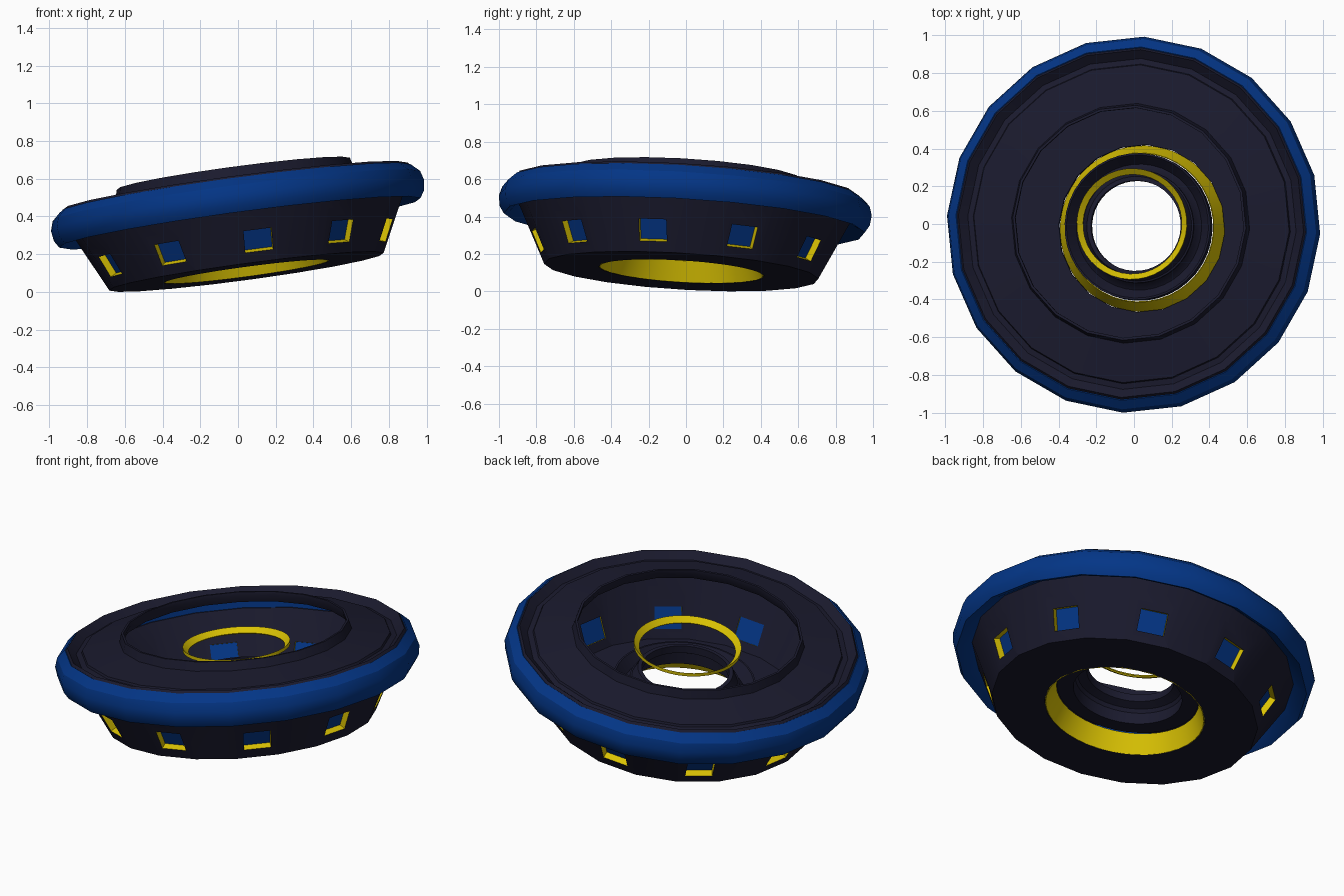
import bpy, bmesh, math
from mathutils import Matrix, Vector

cube = bpy.data.objects.get("Cube")
if cube:
    bpy.data.objects.remove(cube, do_unlink=True)


def material(name, rgb):
    m = bpy.data.materials.new(name)
    m.use_nodes = True
    color = (*rgb, 1)
    m.diffuse_color = color
    m.node_tree.nodes["Principled BSDF"].inputs["Base Color"].default_value = color
    return m


DARK = material("dark_hull", (0.0105, 0.0105, 0.027))
BLUE = material("deep_blue", (0.001, 0.036, 0.24))
YELLOW = material("yellow", (0.7, 0.54, 0.001))

# The whole model leans away from upright and is turned slightly
AXIS = Vector((-0.133, 0.06, 0.989))
LEAN = Vector((0, 0, 1)).rotation_difference(AXIS).to_matrix().to_4x4()
SPIN = Matrix.Rotation(math.radians(-3), 4, "Z")
PLACE = Matrix.Translation((0.045, -0.025, 0.107)) @ LEAN @ SPIN


def finish(name, bm, mats):
    bmesh.ops.recalc_face_normals(bm, faces=bm.faces)
    bm.transform(PLACE)
    mesh = bpy.data.meshes.new(name)
    bm.to_mesh(mesh)
    bm.free()
    for m in mats:
        mesh.materials.append(m)
    ob = bpy.data.objects.new(name, mesh)
    bpy.context.collection.objects.link(ob)
    return ob


def smooth(ob):
    bpy.ops.object.select_all(action="DESELECT")
    ob.select_set(True)
    bpy.context.view_layer.objects.active = ob
    bpy.ops.object.shade_smooth_by_angle(angle=math.radians(28))


def lathe(name, profile, mats, sides=20):
    """Revolve a closed (radius, height) loop around the axis."""
    bm = bmesh.new()
    rings = []
    for i in range(sides):
        a = math.tau * i / sides
        rings.append([bm.verts.new((r * math.cos(a), r * math.sin(a), h)) for r, h in profile])
    n = len(profile)
    for i in range(sides):
        a, b = rings[i], rings[(i + 1) % sides]
        for j in range(n):
            k = (j + 1) % n
            bm.faces.new((a[j], b[j], b[k], a[k]))
    ob = finish(name, bm, mats)
    smooth(ob)
    return ob


def window_boxes(name, size, depth, mats, index):
    """Boxes aligned with every second facet of the sloping wall."""
    bm = bmesh.new()
    slope = Vector((0.44, 0, 0.898))
    out = Vector((0.898, 0, -0.44))
    side = Vector((0, 1, 0))
    centre = Vector((0.777, 0, 0.112)) - out * depth
    frame = Matrix((out, side, slope)).transposed().to_4x4()
    for i in range(10):
        turn = Matrix.Rotation(math.radians(-9 + 36 * i), 4, "Z")
        m = turn @ Matrix.Translation(centre) @ frame @ Matrix.Diagonal((*size, 1))
        bmesh.ops.create_cube(bm, size=1, matrix=m)
    for f in bm.faces:
        f.material_index = index
    return finish(name, bm, mats)


# Sloping hull with its floor, pierced by windows with yellow reveals
hull = lathe("hull", [(0.445, 0), (0.735, 0), (0.86, 0.255), (0.909, 0.355),
                      (0.85, 0.355), (0.69, 0.03), (0.445, 0.03)], [DARK, YELLOW])
cutter = window_boxes("window_cutter", (0.2, 0.15, 0.125), 0, [DARK, YELLOW], 1)
cutter.hide_render = True
cut = hull.modifiers.new("windows", "BOOLEAN")
cut.operation = "DIFFERENCE"
cut.solver = "EXACT"
cut.object = cutter
bpy.context.view_layer.objects.active = hull
bpy.ops.object.modifier_apply(modifier=cut.name)
bpy.data.objects.remove(cutter, do_unlink=True)
smooth(hull)

# Blue panes set deep in the openings
window_boxes("window_panes", (0.008, 0.154, 0.129), 0.039, [BLUE], 0)

# Rounded outer rim, undercut below, its inner face showing under the deck
lathe("outer_rim", [(0.875, 0.322), (0.935, 0.277), (0.968, 0.262), (0.992, 0.3),
                    (1.0, 0.355), (0.985, 0.405), (0.94, 0.447), (0.87, 0.4),
                    (0.858, 0.415), (0.858, 0.34)], [BLUE])

# Top deck with a groove inside the rim and a raised lip around the opening
lathe("top_deck", [(0.937, 0.442), (0.925, 0.458), (0.88, 0.42), (0.85, 0.426),
                   (0.845, 0.438), (0.638, 0.475), (0.625, 0.525), (0.612, 0.525),
                   (0.612, 0.503), (0.63, 0.462), (0.85, 0.408), (0.885, 0.405)], [DARK])

# Yellow collar rising from the bottom opening
lathe("bottom_collar", [(0.437, 0), (0.393, 0.11), (0.397, 0.112), (0.442, 0.002)], [YELLOW], 40)

# Dished central hub around the through hole
lathe("central_hub", [(0.39, 0.113), (0.39, 0.2), (0.38, 0.2), (0.335, 0.14),
                      (0.31, 0.16), (0.262, 0.265), (0.24, 0.265), (0.24, 0.22),
                      (0.3, 0.2), (0.3, 0.113)], [DARK], 40)

# Thin inward-sloping ring floating above the hub
lathe("floating_ring", [(0.295, 0.407), (0.295, 0.428), (0.264, 0.4), (0.268, 0.394)],
      [YELLOW], 40)
